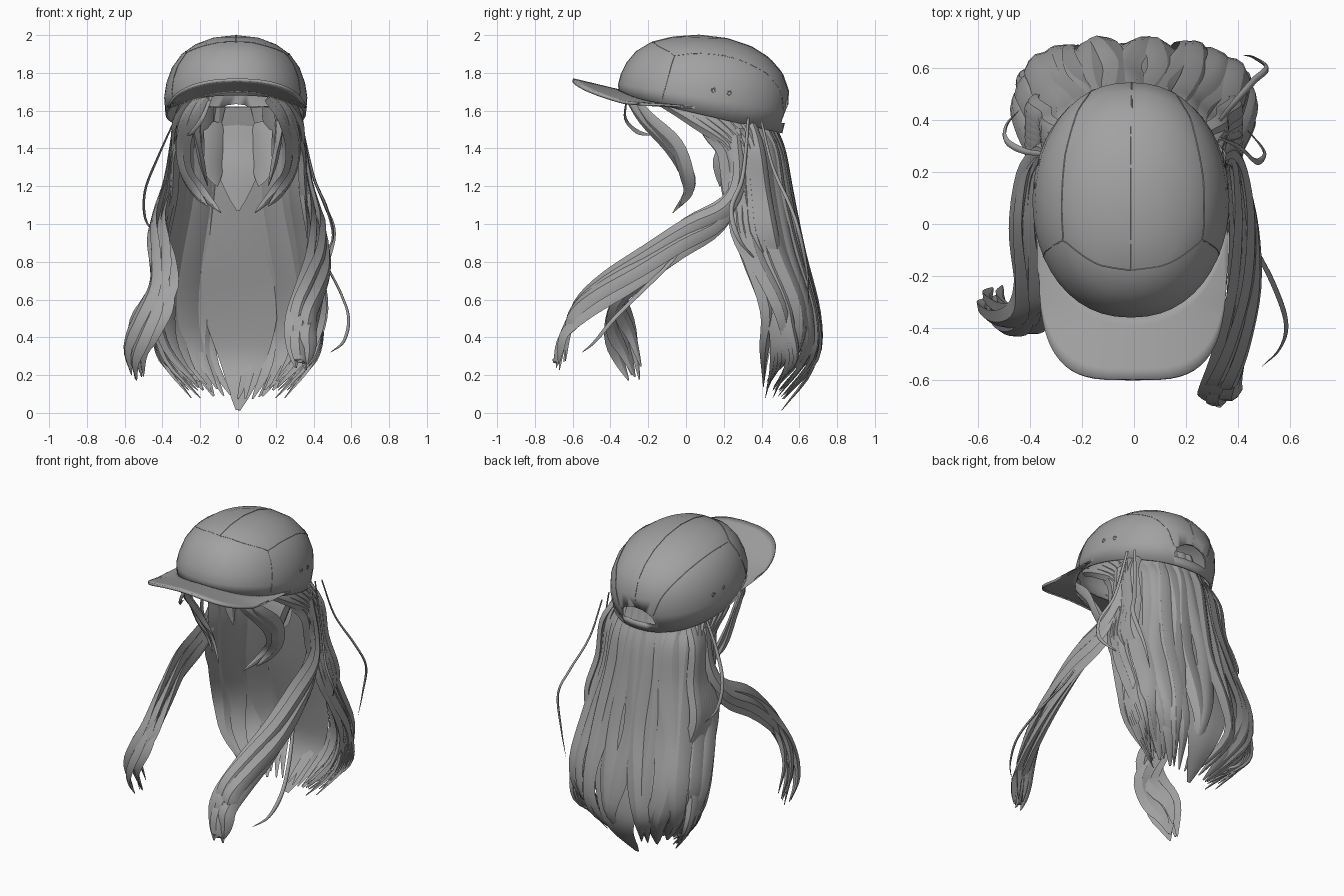
import bpy, bmesh, math, random
from mathutils import Vector
from mathutils.bvhtree import BVHTree

if "Cube" in bpy.data.objects:
    bpy.data.objects.remove(bpy.data.objects["Cube"])

random.seed(4)
grey = bpy.data.materials.new("neutral grey")
grey.diffuse_color = (0.36, 0.36, 0.36, 1)
grey.use_nodes = True
grey.node_tree.nodes["Principled BSDF"].inputs["Base Color"].default_value = grey.diffuse_color


def finish(bm, name, angle=35):
    bmesh.ops.recalc_face_normals(bm, faces=bm.faces)
    me = bpy.data.meshes.new(name)
    bm.to_mesh(me)
    bm.free()
    ob = bpy.data.objects.new(name, me)
    bpy.context.collection.objects.link(ob)
    me.materials.append(grey)
    bpy.ops.object.select_all(action='DESELECT')
    ob.select_set(True)
    bpy.context.view_layer.objects.active = ob
    bpy.ops.object.shade_smooth_by_angle(angle=math.radians(angle))
    return ob


def spline(pts, per=4):
    """Catmull-Rom curve through the points."""
    p = [Vector(q) for q in pts]
    p = [2 * p[0] - p[1]] + p + [2 * p[-1] - p[-2]]
    out = []
    for i in range(1, len(p) - 2):
        a, b, c, d = p[i - 1:i + 3]
        for k in range(per):
            t = k / per
            out.append(0.5 * (2 * b + (c - a) * t + (2 * a - 5 * b + 4 * c - d) * t * t
                              + (3 * b - a - 3 * c + d) * t ** 3))
    return out + [p[-2]]


def strand(bm, pts, width, thick, root=.6, tip=.32, per=4):
    """Lens-shaped lock of hair swept along a path, its flat side facing outward."""
    path = spline(pts, per)
    n = len(path) - 1
    rings = []
    for i, p in enumerate(path):
        tan = (path[min(i + 1, n)] - path[max(i - 1, 0)]).normalized()
        out = Vector((p.x, p.y - 0.15, 0.02))
        side = tan.cross(out).normalized()
        nor = side.cross(tan).normalized()
        t = i / n
        f = min(1, root + 1.2 * t) * min(1, (1.01 - t) / tip) ** 0.8
        rings.append([bm.verts.new(p + side * a * width * f + nor * b * thick * f)
                      for a, b in ((-1, 0), (-.45, .8), (.15, 1), (.6, .45), (1, 0), (0, -.7))])
    for r, s in zip(rings, rings[1:]):
        for j in range(6):
            bm.faces.new((r[j], r[(j + 1) % 6], s[(j + 1) % 6], s[j]))
    bm.faces.new(rings[0])
    bm.faces.new(rings[-1])


# Crown: rings of (front y, back y, half width, front z, back z)
RINGS = [(-.355, .51, .372, 1.68, 1.48), (-.36, .54, .379, 1.74, 1.60), (-.345, .545, .367, 1.795, 1.70),
         (-.315, .51, .338, 1.855, 1.80), (-.265, .44, .288, 1.915, 1.88),
         (-.19, .345, .215, 1.96, 1.94), (-.07, .22, .12, 1.99, 1.982)]
SEG = 48
bm = bmesh.new()
rows = []
for yf, yb, w, zf, zb in RINGS:
    row = []
    for k in range(SEG):
        a = 2 * math.pi * k / SEG
        c, s = math.cos(a), math.sin(a)
        y = (yf + yb) / 2 + (yb - yf) / 2 * s
        x = w * math.copysign(abs(c) ** 0.9, c) - 0.012
        row.append(bm.verts.new((x, y, zf + (zb - zf) * (s + 1) / 2)))
    rows.append(row)
for r, s in zip(rows, rows[1:]):
    for k in range(SEG):
        bm.faces.new((r[k], r[(k + 1) % SEG], s[(k + 1) % SEG], s[k]))
top = bm.verts.new((-.01, .07, 2.0))
for k in range(SEG):
    bm.faces.new((rows[-1][k], rows[-1][(k + 1) % SEG], top))
bmesh.ops.recalc_face_normals(bm, faces=bm.faces)
tree = BVHTree.FromBMesh(bm)
crown = finish(bm, "cap_crown")
m = crown.modifiers.new("cloth", 'SOLIDIFY')
m.thickness, m.offset = 0.012, -1

# Arched opening above the rear strap
bm = bmesh.new()
arch = [(-.12, 1.535)] + [(-.12 * math.cos(t * math.pi / 8), 1.555 + .08 * math.sin(t * math.pi / 8))
                          for t in range(9)] + [(.12, 1.535)]
f = bm.faces.new([bm.verts.new((x - .01, .40, z)) for x, z in arch])
g = bmesh.ops.extrude_face_region(bm, geom=[f])
bmesh.ops.translate(bm, vec=(0, .3, 0), verts=[v for v in g["geom"] if isinstance(v, bmesh.types.BMVert)])
cutter = finish(bm, "strap_opening_cutter")
cutter.hide_render = True
cutter.hide_viewport = True
m = crown.modifiers.new("opening", 'BOOLEAN')
m.object, m.operation, m.solver = cutter, 'DIFFERENCE', 'EXACT'

# Visor: arched sheet from the crown front to a squared-off rounded outline
bm = bmesh.new()
grid = []
for i in range(33):
    a = math.pi + math.pi * i / 32
    c, s = math.cos(a), math.sin(a)
    inner = Vector((.365 * c, .08 + .43 * s, 0))
    outer = Vector((.36 * math.copysign(abs(c) ** .55, c), -.08 - .52 * abs(s) ** .6, 0))
    row = []
    for j in range(7):
        p = inner.lerp(outer, j / 6)
        d = max(0, -p.y)
        p.z = 1.62 + .24 * d - .46 * p.x ** 2 * min(1, d * 3)
        p.x -= .005
        row.append(bm.verts.new(p))
    grid.append(row)
for r, s in zip(grid, grid[1:]):
    for j in range(6):
        bm.faces.new((r[j], r[j + 1], s[j + 1], s[j]))
bmesh.ops.remove_doubles(bm, verts=bm.verts, dist=0.0005)
visor = finish(bm, "cap_visor")
m = visor.modifiers.new("board", 'SOLIDIFY')
m.thickness, m.offset = 0.016, 0


# Seams laid on the crown surface
def tube(bm, pts, r, sides=5, closed=False):
    n = len(pts)
    rings = []
    for i, p in enumerate(pts):
        q, o = (pts[(i + 1) % n], pts[i - 1]) if closed else (pts[min(i + 1, n - 1)], pts[max(i - 1, 0)])
        tan = (q - o).normalized()
        u = tan.cross(Vector((.31, .52, .79))).normalized()
        v = tan.cross(u)
        rings.append([bm.verts.new(p + r * (u * math.cos(k * math.tau / sides) + v * math.sin(k * math.tau / sides)))
                      for k in range(sides)])
    for r0, r1 in list(zip(rings, rings[1:])) + ([(rings[-1], rings[0])] if closed else []):
        for k in range(sides):
            bm.faces.new((r0[k], r0[(k + 1) % sides], r1[(k + 1) % sides], r1[k]))


def on_crown(pts, per=12):
    return [tree.find_nearest(p)[0] for p in spline(pts, per)]


bm = bmesh.new()
tube(bm, on_crown([(-.01, -.18, 1.965), (-.01, .07, 2.0), (-.01, .35, 1.94), (-.01, .54, 1.68)]), .003)
for sx in (-1, 1):
    tube(bm, on_crown([(-.01, -.18, 1.965), (sx * .14, -.15, 1.945), (sx * .26, -.06, 1.89)]), .0025)
    tube(bm, on_crown([(sx * .26, -.06, 1.89), (sx * .27, .15, 1.90), (sx * .25, .35, 1.86),
                       (sx * .18, .49, 1.74), (sx * .13, .53, 1.6)]), .0025)
    tube(bm, on_crown([(sx * .26, -.06, 1.89), (sx * .33, -.1, 1.78), (sx * .34, -.13, 1.66)]), .0025)
finish(bm, "cap_seams")

# Vent eyelets on both sides
bm = bmesh.new()
for sx in (-1, 1):
    for y, z in ((.15, 1.715), (.245, 1.70)):
        ring = [tree.find_nearest(Vector((sx * .4, y + .011 * math.cos(k * math.tau / 12),
                                          z + .011 * math.sin(k * math.tau / 12))))[0] for k in range(12)]
        tube(bm, ring, .0035, closed=True)
finish(bm, "cap_eyelets")

# Long back hair: levels of (z, half width, centre y, back y, squareness)
LEVELS = [(1.62, .29, .10, .445, 1), (1.49, .325, .16, .475, 1), (1.38, .345, .25, .51, 1),
          (1.15, .355, .29, .55, .95), (.85, .415, .36, .61, .85), (.5, .45, .46, .69, .75), (.25, .40, .47, .695, .8)]


def power(v, e):
    return math.copysign(abs(v) ** e, v)


def back_lock(bm, ang, scale, tip_z, width, thick, wave, root=.6):
    ph = random.uniform(0, 6.28)
    pts = []
    for i, (z, w, yc, yb, e) in enumerate(LEVELS):
        a = ang + wave * i / 6 * math.sin(ph + i * 1.5)
        z = z if z > .6 else tip_z + (z - .02) * (1 - tip_z)
        pts.append((w * scale * power(math.sin(a), e), yc + (yb - yc) * scale * power(math.cos(a), e), z))
    pts.append((.21 * math.sin(ang), .42 + .1 * math.cos(ang) * scale, tip_z))
    strand(bm, pts, width, thick, root, .3)


bm = bmesh.new()
for i in range(19):
    ang = math.radians(-96 + 192 * i / 18)
    tip = .03 + .10 * abs(math.sin(ang)) + random.uniform(0, .05)
    back_lock(bm, ang, random.uniform(.94, 1.02), tip, random.uniform(.055, .07), .024, .10)
finish(bm, "back_hair_outer", 30)
bm = bmesh.new()
for ang, w in ((0, .19), (-38, .10), (38, .10), (-62, .10), (62, .10), (-84, .09), (84, .09)):
    ang = math.radians(ang)
    back_lock(bm, ang, .87, .015 + .12 * abs(math.sin(ang)), w, .025, .04, .35)
finish(bm, "back_hair_inner", 30)

# Nape hair under the cap, ending in a point, with slabs at both sides
bm = bmesh.new()
strand(bm, [(0, .43, 1.53), (0, .41, 1.42), (0, .37, 1.28), (0, .34, 1.07)], .11, .02, .9)
for sx in (-1, 1):
    strand(bm, [(sx * .13, .40, 1.54), (sx * .13, .37, 1.42), (sx * .13, .33, 1.28), (sx * .11, .31, 1.2)], .06, .02, .9)
    strand(bm, [(sx * .22, .30, 1.56), (sx * .21, .24, 1.44), (sx * .19, .19, 1.33), (sx * .16, .18, 1.2)], .05, .02, .9)
finish(bm, "nape_hair", 30)


# Temple hair swept back beneath the rim, then falling
def rim_x(y, inset):
    return (.365 - inset) * math.sqrt(max(.1, 1 - ((y - .08) / .43) ** 2))


bm = bmesh.new()
for sx in (-1, 1):
    for k in range(7):
        y0, y1 = -.16 + .075 * k, .04 + .05 * k
        strand(bm, [(sx * rim_x(y0, .06), y0, 1.665 - .012 * k), (sx * rim_x(y1, .035), y1, 1.545),
                    (sx * .335, .235 + .025 * k, 1.40), (sx * .345, .265 + .025 * k, 1.18),
                    (sx * .395, .275 + .03 * k, .96), (sx * (.42 - .01 * k), .38 + .02 * k, .74),
                    (sx * .43, .46 + .015 * k, .48), (sx * (.38 + .004 * k), .46 + .02 * k, .28),
                    (sx * (.20 + .012 * k), .42 + .01 * k, .08 + .04 * (k % 4))], .043, .022)
finish(bm, "temple_hair", 30)

# Side locks thrown forward, each a bundle of strands
RIGHT = [(.32, .27, 1.47), (.35, .275, 1.22), (.39, .19, 1.05), (.42, -.01, .93), (.42, -.25, .765),
         (.38, -.47, .62), (.34, -.61, .49), (.335, -.65, .36), (.34, -.67, .24)]
LEFT = [(-.32, .27, 1.47), (-.35, .275, 1.22), (-.40, .19, 1.05), (-.42, -.01, .93), (-.40, -.2, .79),
        (-.40, -.34, .64), (-.47, -.37, .5), (-.54, -.32, .36), (-.53, -.27, .2)]
for name, base in (("right_front_lock", RIGHT), ("left_front_lock", LEFT)):
    bm = bmesh.new()
    for k in range(6):
        a = k * math.tau / 5
        r = 0 if k == 5 else 1
        pts = []
        for i, (x, y, z) in enumerate(base):
            b = a + .3 * i
            g = r * min(1, .45 + .15 * i)
            pts.append((x + .045 * g * math.cos(b), y + .035 * g * math.sin(b), z + .08 * g * math.sin(b)))
        x, y, z = pts[-1]
        pts[-1] = (x + .02 * math.cos(a), y, base[-1][2] + random.uniform(-.04, .05))
        strand(bm, pts, .05, .022, .6, .2)
    finish(bm, name, 30)

# Face-framing fringe on both sides
bm = bmesh.new()
for sx in (-1, 1):
    for d in (0, .035):
        strand(bm, [(sx * (.16 + d), -.31 + d, 1.67), (sx * (.24 + d), -.23 + d, 1.56),
                    (sx * (.275 + d), -.09 + d, 1.42), (sx * (.255 + d), 0, 1.28),
                    (sx * (.19 + d), .01, 1.17), (sx * (.09 + 2 * d), -.07 + d, 1.06 + d)], .045, .018)
finish(bm, "fringe", 30)

# Loose thin wisps
bm = bmesh.new()
for pts in ([(.33, .40, 1.54), (.38, .46, 1.3), (.46, .55, 1.1), (.51, .6, .95), (.46, .64, .75), (.42, .65, .58)],
            [(.33, .33, 1.56), (.40, .3, 1.25), (.47, .24, 1.08), (.50, .28, .92), (.42, .38, .8)],
            [(.40, .05, .98), (.46, -.08, .8), (.54, -.24, .64), (.585, -.38, .5), (.56, -.48, .38), (.49, -.55, .32)],
            [(-.33, .27, 1.56), (-.42, .28, 1.36), (-.49, .32, 1.18), (-.49, .38, 1.03), (-.44, .44, .95)],
            [(-.14, -.31, 1.68), (-.19, -.32, 1.56), (-.24, -.26, 1.49), (-.27, -.18, 1.47)]):
    strand(bm, pts, .013, .008, per=6)
finish(bm, "wisps", 60)
